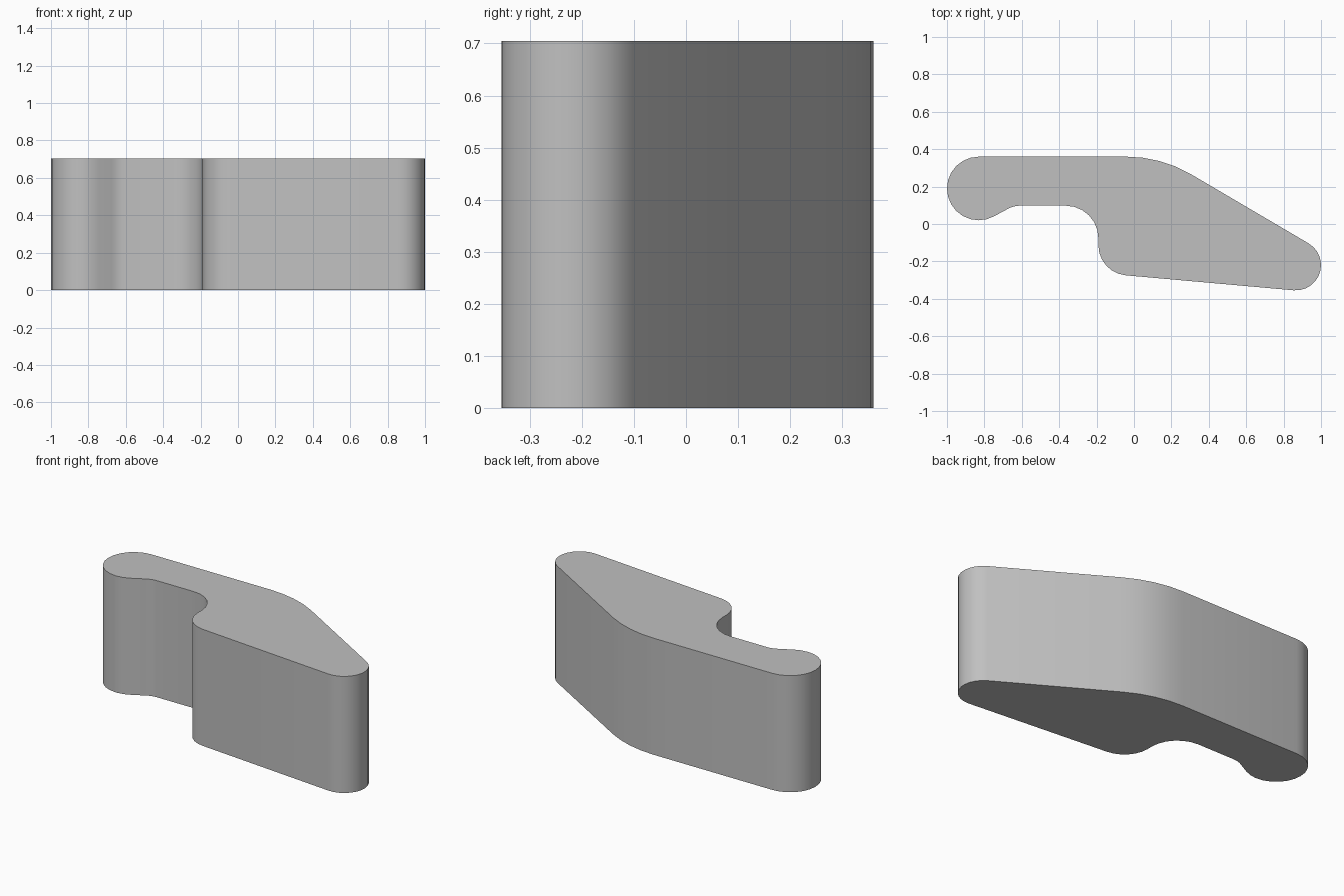
import bpy
import bmesh
from math import cos, sin, radians, ceil

if "Cube" in bpy.data.objects:
    bpy.data.objects.remove(bpy.data.objects["Cube"])

HEIGHT = 0.705

# Rounded corners of the outline, counter-clockwise: centre x, y, radius, start and end angle
CORNERS = [
    (-0.83, 0.19, 0.17, 90, 300),       # rounded tail end
    (-0.61, -0.032, 0.13, 120, 90),     # hollow beside the tail
    (-0.365, -0.077, 0.175, 90, 0),     # inner curve of the notch
    (-0.03, -0.115, 0.16, 180, 265),    # shoulder of the wide body
    (0.865, -0.22, 0.135, 265, 420),    # rounded nose
    (-0.04, -0.32, 0.68, 60, 90),       # long bend along the back
]


def arc(cx, cy, radius, start, end, step=15):
    count = max(4, ceil(abs(end - start) / step))
    angles = [radians(start + (end - start) * i / count) for i in range(count + 1)]
    return [(cx + radius * cos(a), cy + radius * sin(a)) for a in angles]


# Body: the outline extruded straight up
outline = [p for corner in CORNERS for p in arc(*corner)]
bm = bmesh.new()
base = bm.faces.new([bm.verts.new((x, y, 0)) for x, y in outline])
extruded = bmesh.ops.extrude_face_region(bm, geom=[base], use_keep_orig=True)
top = [v for v in extruded["geom"] if isinstance(v, bmesh.types.BMVert)]
bmesh.ops.translate(bm, verts=top, vec=(0, 0, HEIGHT))
bmesh.ops.recalc_face_normals(bm, faces=bm.faces)
mesh = bpy.data.meshes.new("lever_body")
bm.to_mesh(mesh)
bm.free()
body = bpy.data.objects.new("lever_body", mesh)
bpy.context.collection.objects.link(body)

# Plain grey finish
grey = bpy.data.materials.new("light_grey")
grey.use_nodes = True
colour = (0.53, 0.53, 0.53, 1)
grey.diffuse_color = colour
grey.node_tree.nodes["Principled BSDF"].inputs["Base Color"].default_value = colour
mesh.materials.append(grey)

# Smooth walls with sharp rims
bpy.ops.object.select_all(action="DESELECT")
body.select_set(True)
bpy.context.view_layer.objects.active = body
bpy.ops.object.shade_smooth_by_angle(angle=radians(35))
